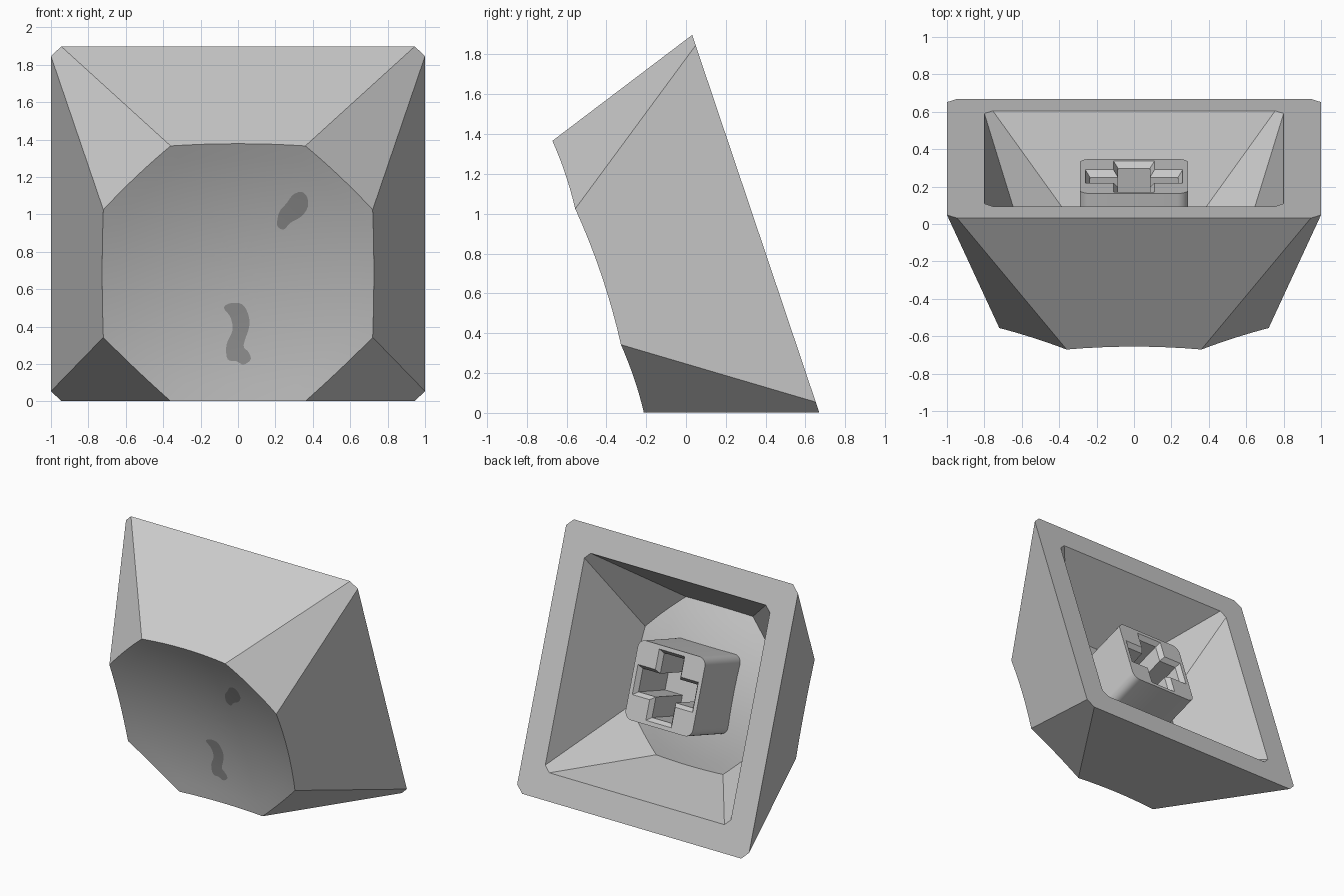
import bpy, bmesh, math
from mathutils import Matrix, Vector

if "Cube" in bpy.data.objects:
    bpy.data.objects.remove(bpy.data.objects["Cube"])

# Key frame: x across, v up the open base, n from the base towards the dish
S, C = 0.319, math.sqrt(1 - 0.319 ** 2)
FRAME = Matrix(((1, 0, 0, 0), (0, -S, -C, 0.35), (0, C, -S, 0.95), (0, 0, 0, 1)))
H, RIM, SAG = 0.835, 0.805, 0.10      # dish rim height, rim radius, dish depth


def material(name, value):
    m = bpy.data.materials.new(name)
    m.diffuse_color = (value, value, value, 1)
    m.use_nodes = True
    m.node_tree.nodes["Principled BSDF"].inputs["Base Color"].default_value = m.diffuse_color
    return m


grey = material("grey plastic", 0.6)
dark = material("dark grey marking", 0.33)


def finish(bm, name, mat):
    me = bpy.data.meshes.new(name)
    bm.to_mesh(me)
    bm.free()
    ob = bpy.data.objects.new(name, me)
    bpy.context.collection.objects.link(ob)
    ob.matrix_world = FRAME
    me.materials.append(mat)
    return ob


def smooth(ob, angle=30):
    bpy.ops.object.select_all(action='DESELECT')
    ob.select_set(True)
    bpy.context.view_layer.objects.active = ob
    bpy.ops.object.shade_smooth_by_angle(angle=math.radians(angle))


def octagon(long, short):
    return [Vector(p) for p in ((long, -short), (long, short), (short, long), (-short, long),
                                (-long, short), (-short, -long), (0, 0), (0, 0))][:5] + \
           [Vector(p) for p in ((-long, -short), (-short, -long), (short, -long))]


def shell(bm, half, chamfer, scale, height, sag, steps=8, rings=8):
    """Tapered walls from a chamfered square to an octagon closed by a dish."""
    base = [bm.verts.new((p.x, p.y, 0)) for p in octagon(half, half - chamfer)]
    foot = octagon(half, half - chamfer)
    top = octagon(0.72 * scale, 0.36 * scale)
    top = [top[i] for i in range(8)]
    r0 = RIM * scale
    rim = []
    for i in range(8):
        a, b = top[i], top[(i + 1) % 8]
        mid = (a + b) / 2
        d = mid.length
        slope = ((foot[i] + foot[(i + 1) % 8]) / 2).length - d
        for k in range(steps):
            p = a.lerp(b, k / steps)
            q = p.copy()
            for _ in range(4):      # keep the rim on the wall plane
                drop = sag * (1 - (q.length / r0) ** 2)
                q = p * (1 + slope / height * drop / d)
            rim.append(q)
    loops = []
    for j in range(rings, 0, -1):
        f = j / rings
        loops.append([bm.verts.new((p.x * f, p.y * f,
                      height - sag * (1 - (p.length * f / r0) ** 2))) for p in rim])
    n = len(rim)
    for i in range(8):              # walls
        arc = [loops[0][(i * steps + k) % n] for k in range(steps + 1)]
        bm.faces.new([base[i], base[(i + 1) % 8]] + arc[::-1])
    for u, w in zip(loops, loops[1:]):   # dish
        for k in range(n):
            bm.faces.new((u[k], u[(k + 1) % n], w[(k + 1) % n], w[k]))
    centre = bm.verts.new((0, 0, height - sag))
    for k in range(n):
        bm.faces.new((loops[-1][k], loops[-1][(k + 1) % n], centre))
    return base


# Hollow cap
bm = bmesh.new()
outer = shell(bm, 1.0, 0.055, 1.0, H, SAG)
inner = shell(bm, 0.8, 0.045, 0.8, 0.61, 0.08)
for i in range(8):
    j = (i + 1) % 8
    bm.faces.new((outer[i], inner[i], inner[j], outer[j]))
bmesh.ops.recalc_face_normals(bm, faces=bm.faces)
smooth(finish(bm, "cap", grey))


def loft(sections):
    """Closed solid through matching outlines, each given as (points, n)."""
    bm = bmesh.new()
    loops = [[bm.verts.new((x, v, n)) for x, v in pts] for pts, n in sections]
    for a, b in zip(loops, loops[1:]):
        for k in range(len(a)):
            j = (k + 1) % len(a)
            bm.faces.new((a[k], a[j], b[j], b[k]))
    bm.faces.new(loops[0])
    bm.faces.new(loops[-1])
    bmesh.ops.recalc_face_normals(bm, faces=bm.faces)
    return bm


def rounded_square(half, r, steps=6):
    pts = []
    for q, (sx, sy) in enumerate(((1, 1), (-1, 1), (-1, -1), (1, -1))):
        for k in range(steps + 1):
            a = (q + k / steps) * math.pi / 2
            pts.append((sx * (half - r) + r * math.cos(a), sy * (half - r) + r * math.sin(a)))
    return pts


def cross(arm, w):
    return [(arm, -w), (arm, w), (w, w), (w, arm), (-w, arm), (-w, w),
            (-arm, w), (-arm, -w), (-w, -w), (-w, -arm), (w, -arm), (w, w * -1)]


# Stem with a chamfered cross socket
stem_outline = rounded_square(0.29, 0.06)
stem = finish(loft([(stem_outline, 0.10), (stem_outline, 0.60)]), "stem", grey)
cutter = finish(loft([(cross(0.275, 0.125), 0.08), (cross(0.26, 0.11), 0.10),
                      (cross(0.235, 0.085), 0.135), (cross(0.235, 0.085), 0.48)]),
                "socket_cutter", grey)
cutter.hide_render = True
cutter.hide_set(True)
cut = stem.modifiers.new("socket", 'BOOLEAN')
cut.object = cutter
cut.operation = 'DIFFERENCE'
cut.solver = 'EXACT'
bpy.context.view_layer.update()
solid = bpy.data.meshes.new_from_object(stem.evaluated_get(bpy.context.evaluated_depsgraph_get()))
stem.modifiers.clear()
stem.data = solid
bpy.data.objects.remove(cutter)
smooth(stem, 25)


def marking(name, outline, steps=4):
    """Thin plate on the dish; the outline is x, z, rounded into a closed curve."""
    pts = [Vector(p) for p in outline]
    m = len(pts)
    bm = bmesh.new()
    verts = []
    for i in range(m):
        a, b, c, d = (pts[(i + k) % m] for k in (-1, 0, 1, 2))
        for k in range(steps):
            t = k / steps
            p = 0.5 * (2 * b + (c - a) * t + (2 * a - 5 * b + 4 * c - d) * t * t
                       + (3 * b - a - 3 * c + d) * t ** 3)
            n = H - SAG
            for _ in range(6):
                v = (p.y - 0.95 + S * n) / C
                n = H - SAG * (1 - (p.x ** 2 + v ** 2) / RIM ** 2) + 0.004
            verts.append(bm.verts.new((p.x, v, n)))
    face = bm.faces.new(verts)
    face.normal_update()
    if face.normal.z < 0:
        face.normal_flip()
    bmesh.ops.triangulate(bm, faces=bm.faces)
    smooth(finish(bm, name, dark))


# Dark markings on the dish
marking("wavy_marking", [(-.075, .50), (-.04, .45), (-.03, .38), (-.062, .30), (-.055, .225),
                         (-.01, .215), (.03, .197), (.068, .225), (.055, .265), (.03, .30),
                         (.06, .40), (.053, .47), (.02, .52), (-.04, .525)])
marking("spot_marking", [(.21, .94), (.245, .92), (.28, .955), (.34, .99), (.373, 1.04),
                         (.37, 1.09), (.34, 1.12), (.295, 1.105), (.26, 1.06), (.22, 1.01)])
